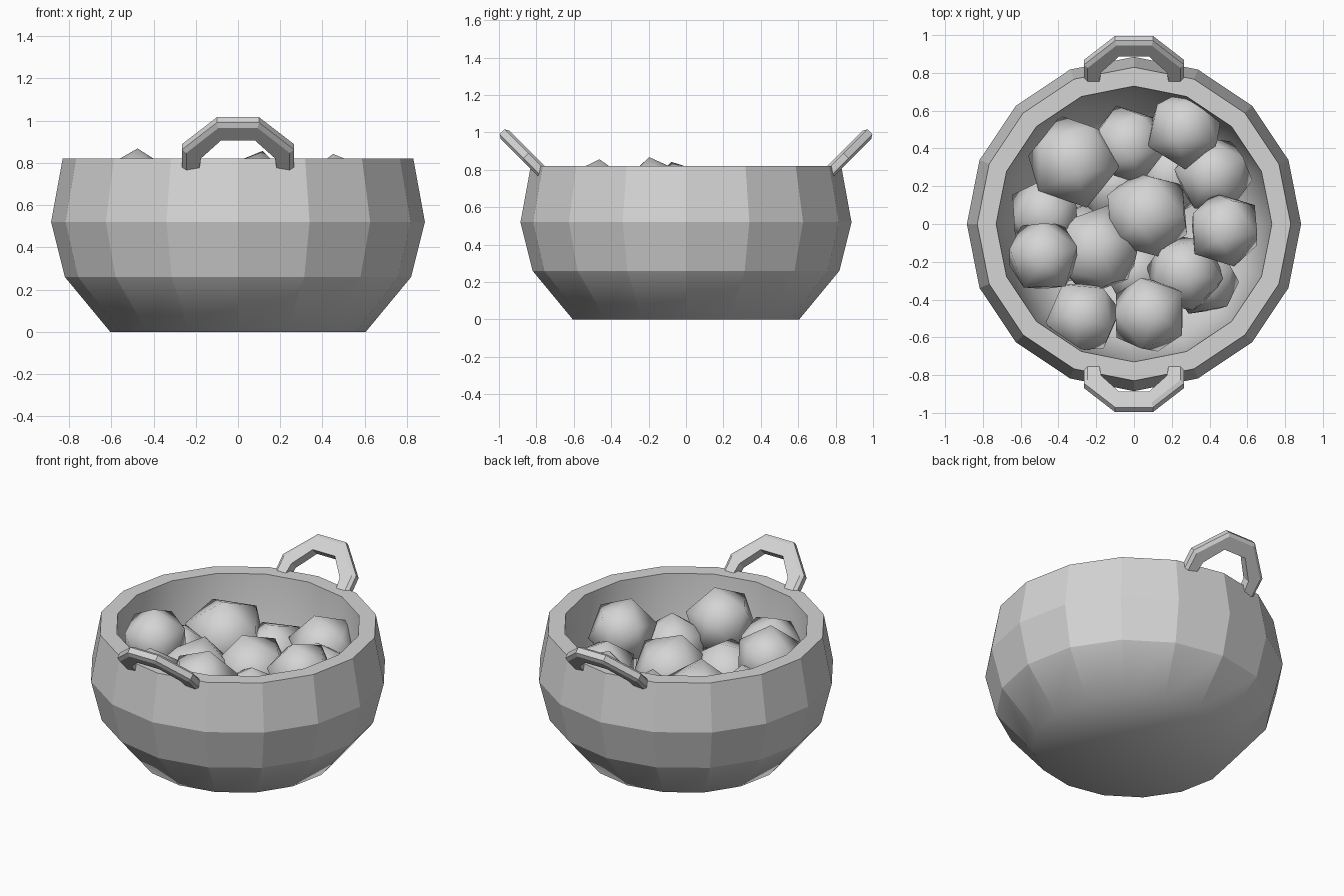
import bpy, bmesh, math, random
from mathutils import Vector, Euler

if "Cube" in bpy.data.objects:
    bpy.data.objects.remove(bpy.data.objects["Cube"], do_unlink=True)

grey = bpy.data.materials.new("plain_grey")
grey.use_nodes = True
GREY = (0.66, 0.66, 0.66, 1)
grey.diffuse_color = GREY
grey.node_tree.nodes["Principled BSDF"].inputs["Base Color"].default_value = GREY


def add_object(name, bm):
    bmesh.ops.recalc_face_normals(bm, faces=bm.faces)
    mesh = bpy.data.meshes.new(name)
    bm.to_mesh(mesh)
    bm.free()
    mesh.materials.append(grey)
    obj = bpy.data.objects.new(name, mesh)
    bpy.context.collection.objects.link(obj)
    return obj


# Bowl: one closed profile turned in sixteen steps
SIDES = 16
profile = [(0, 0), (.605, 0), (.82, .26), (.885, .52), (.83, .82),
           (.73, .82), (.71, .52), (.65, .29), (.5, .08), (0, .08)]
bm = bmesh.new()
verts = [bm.verts.new((r, 0, z)) for r, z in profile]
edges = [bm.edges.new(pair) for pair in zip(verts, verts[1:])]
bmesh.ops.spin(bm, geom=verts + edges, axis=(0, 0, 1), cent=(0, 0, 0),
               angle=math.tau, steps=SIDES, use_duplicate=False)
bmesh.ops.remove_doubles(bm, verts=bm.verts, dist=0.001)
# Facets on the outer wall and rim, smooth base and inside
for f in bm.faces:
    inside = max(v.co.xy.length for v in f.verts) < .74
    f.smooth = inside or f.calc_center_median().z < .2
# Creases between the facets of the lowest outer band
for e in bm.edges:
    low, high = sorted((v.co for v in e.verts), key=lambda co: co.z)
    if low.z < .01 and high.z > .2:
        e.smooth = False
add_object("bowl", bm)

# Handles: an arch leaning outward, with chamfered outer corners
outer = [(.265, 0), (.265, .13), (.1, .31)]
shoulder = [(.245, 0), (.245, .12), (.093, .288)]
inner = [(.185, 0), (.175, .085), (.08, .205)]
section = [(outer, .018), (outer, -.018), (shoulder, -.032),
           (inner, -.032), (inner, .032), (shoulder, .032)]
for name, side in (("front_handle", -1), ("back_handle", 1)):
    up = Vector((0, side, 1)).normalized()
    normal = Vector((0, side, -1)).normalized()
    base = Vector((0, side * .764, .784))

    def arch(points, offset):
        full = points + [(-x, v) for x, v in reversed(points)]
        return [bm.verts.new(base + Vector((x, 0, 0)) + up * v + normal * offset)
                for x, v in full]

    bm = bmesh.new()
    rails = [arch(points, offset) for points, offset in section]
    for a, b in zip(rails, rails[1:] + rails[:1]):
        for i in range(len(a) - 1):
            bm.faces.new((a[i], a[i + 1], b[i + 1], b[i]))
    for end in (0, -1):
        bm.faces.new([rail[end] for rail in rails])
    add_object(name, bm)

# Contents: a heap of smooth twenty-sided lumps (x, y, z, radius)
random.seed(4)
upper = [(-.32, .33, .53, .26), (-.03, .42, .46, .22), (.27, .5, .55, .22),
         (.42, .26, .49, .22), (.07, .05, .51, .25), (.48, -.03, .64, .21),
         (-.47, .05, .48, .21), (-.48, -.17, .66, .21), (-.2, -.14, .48, .25),
         (.27, -.26, .5, .22), (-.27, -.49, .56, .21), (.08, -.48, .64, .22)]
lower = [(.37, -.3, .36, .2), (-.3, -.1, .3, .22), (.2, .25, .3, .22),
         (-.1, .2, .32, .22), (.02, -.25, .28, .2)]
for n, (x, y, z, r) in enumerate(upper + lower, 1):
    bm = bmesh.new()
    bmesh.ops.create_icosphere(bm, subdivisions=1, radius=r)
    tilt = Euler((random.uniform(-.25, .25), random.uniform(-.25, .25),
                  random.uniform(0, math.tau)))
    bmesh.ops.rotate(bm, verts=bm.verts, cent=(0, 0, 0), matrix=tilt.to_matrix())
    bmesh.ops.translate(bm, verts=bm.verts, vec=(x, y, z))
    for f in bm.faces:
        f.smooth = True
    add_object(f"lump_{n}", bm)
